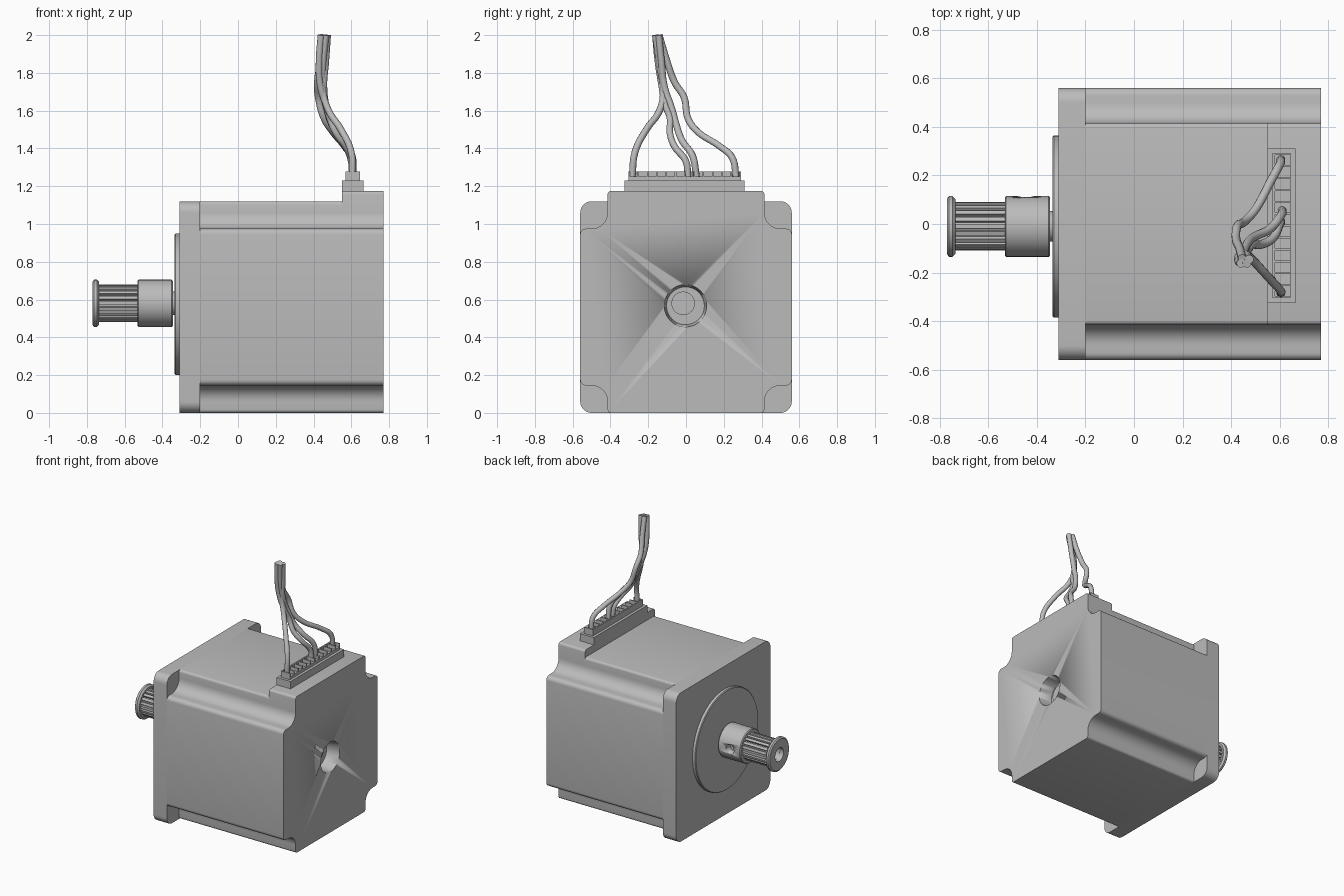
import bpy, bmesh
from math import sin, cos, pi, radians
from mathutils import Matrix

old = bpy.data.objects.get("Cube")
if old:
    bpy.data.objects.remove(old)

grey = bpy.data.materials.new("plain grey")
grey.use_nodes = True
COLOUR = (0.5, 0.5, 0.5, 1)
grey.diffuse_color = COLOUR
grey.node_tree.nodes["Principled BSDF"].inputs["Base Color"].default_value = COLOUR

MID = 0.56                 # height of the motor's middle
AXIS = (-0.01, 0.58)       # shaft axis (y, z)


def select(ob):
    bpy.ops.object.select_all(action='DESELECT')
    ob.select_set(True)
    bpy.context.view_layer.objects.active = ob


def finish(name, bm):
    bmesh.ops.recalc_face_normals(bm, faces=bm.faces)
    me = bpy.data.meshes.new(name)
    bm.to_mesh(me)
    bm.free()
    ob = bpy.data.objects.new(name, me)
    bpy.context.collection.objects.link(ob)
    me.materials.append(grey)
    select(ob)
    bpy.ops.object.shade_smooth_by_angle(angle=radians(35))
    return ob


def prism(name, outline, x0, x1):
    """Extrude a closed (y, z) outline along x."""
    bm = bmesh.new()
    face = bm.faces.new([bm.verts.new((x0, y, z)) for y, z in outline])
    out = bmesh.ops.extrude_face_region(bm, geom=[face])["geom"]
    bmesh.ops.translate(bm, vec=(x1 - x0, 0, 0),
                        verts=[v for v in out if isinstance(v, bmesh.types.BMVert)])
    return finish(name, bm)


def lathe(name, profile, centre=AXIS, n=48, ring=False):
    """Turn an (x, radius) profile about an x axis; ring closes the profile."""
    bm = bmesh.new()
    rings = [[bm.verts.new((x, centre[0] + r * cos(2 * pi * i / n),
                            centre[1] + r * sin(2 * pi * i / n))) for i in range(n)]
             for x, r in profile]
    pairs = list(zip(rings, rings[1:]))
    if ring:
        pairs.append((rings[-1], rings[0]))
    else:
        bm.faces.new(rings[0])
        bm.faces.new(rings[-1])
    for a, b in pairs:
        for i in range(n):
            j = (i + 1) % n
            bm.faces.new((a[i], a[j], b[j], b[i]))
    return finish(name, bm)


def box(name, x, y, z):
    return prism(name, [(y[0], z[0]), (y[1], z[0]), (y[1], z[1]), (y[0], z[1])], *x)


def cut(ob, cutter):
    cutter.hide_render = True
    mod = ob.modifiers.new("cut", 'BOOLEAN')
    mod.object = cutter
    mod.solver = 'EXACT'
    select(ob)
    # the cut goes before the smoothing
    bpy.ops.object.modifier_move_to_index(modifier=mod.name, index=0)
    bpy.ops.object.modifier_apply(modifier=mod.name)
    bpy.data.objects.remove(cutter)


def arc(cy, cz, r, a0, a1, n=8):
    return [(cy + r * cos(radians(a0 + (a1 - a0) * i / n)),
             cz + r * sin(radians(a0 + (a1 - a0) * i / n))) for i in range(n + 1)]


def quarter(height):
    """One corner of the notched section, going from the side to the top."""
    return (arc(0.53, 0.385, 0.03, 0, 90, 5) + arc(0.5, 0.5, 0.085, 270, 180)
            + arc(0.397, height - 0.018, 0.018, 0, 90, 4))


def notched(top):
    up, down = quarter(top), quarter(0.56)
    pts = up + [(-y, z) for y, z in reversed(up)]
    pts += [(-y, -z) for y, z in down] + [(y, -z) for y, z in reversed(down)]
    return [(y, z + MID) for y, z in pts]


# Motor body with notched corners, raised at the back end
prism("motor_body", notched(0.56), -0.2, 0.55)
end_cap = prism("end_cap", notched(0.615), 0.55, 0.77)
cut(end_cap, lathe("hole_cutter", [(0.67, 0.1), (0.8, 0.116)], (-0.003, 0.567)))
lathe("rear_shaft_end", [(0.66, 0.062), (0.68, 0.062)], (-0.015, 0.58))

# Square mounting flange with rounded corners
plate = []
for k, (sy, sz) in enumerate([(1, 1), (-1, 1), (-1, -1), (1, -1)]):
    plate += arc(0.5 * sy, MID + 0.5 * sz, 0.06, 90 * k, 90 * k + 90)
prism("mounting_flange", plate, -0.31, -0.2)
lathe("pilot_disc", [(-0.335, 0.37), (-0.33, 0.375), (-0.305, 0.375)], (-0.01, 0.575), 96)

# Shaft and toothed pulley
lathe("shaft", [(-0.68, 0.05), (-0.4, 0.05), (-0.4, 0.063), (-0.32, 0.063)])
lathe("pulley_rim", [(-0.77, 0.05), (-0.77, 0.114), (-0.762, 0.125), (-0.747, 0.125),
                     (-0.735, 0.112), (-0.735, 0.05)], ring=True)
TEETH = 20
tooth_outline = []
for t in range(TEETH):
    for step, r in ((-0.3, 0.1), (0.3, 0.1), (0.38, 0.083), (0.62, 0.083)):
        a = 2 * pi * (t + step) / TEETH
        tooth_outline.append((AXIS[0] + r * cos(a), AXIS[1] + r * sin(a)))
teeth = prism("pulley_teeth", tooth_outline, -0.737, -0.525)
cut(teeth, lathe("bore_cutter", [(-0.8, 0.05), (-0.68, 0.05)]))
hub = lathe("pulley_hub", [(-0.532, 0.119), (-0.526, 0.125), (-0.351, 0.125), (-0.345, 0.119)])
screw = lathe("screw_cutter", [(0.06, 0.034), (0.2, 0.034)], (0, 0), 24)
screw.data.transform(Matrix.Translation((-0.445, 0, AXIS[1])) @ Matrix.Rotation(pi / 2, 4, 'Z'))
cut(hub, screw)

# Connector: stepped base, back wall and ribs between the pin cells
box("connector_base", (0.55, 0.665), (-0.325, 0.31), (1.17, 1.23))
box("connector_block", (0.57, 0.645), (-0.305, 0.292), (1.225, 1.252))
box("connector_wall", (0.57, 0.58), (-0.305, 0.292), (1.25, 1.277))
CELLS = 12
for i in range(CELLS + 1):
    y = -0.305 + i * 0.589 / CELLS
    box("connector_rib", (0.578, 0.645), (y, y + 0.008), (1.25, 1.277))


def wire(name, pts):
    cu = bpy.data.curves.new(name, 'CURVE')
    cu.dimensions = '3D'
    cu.bevel_depth = 0.018
    cu.bevel_resolution = 3
    cu.resolution_u = 6
    cu.use_fill_caps = True
    sp = cu.splines.new('BEZIER')
    sp.bezier_points.add(len(pts) - 1)
    for bp, co in zip(sp.bezier_points, pts):
        bp.co = co
        bp.handle_left_type = bp.handle_right_type = 'AUTO'
    cu.materials.append(grey)
    ob = bpy.data.objects.new(name, cu)
    bpy.context.collection.objects.link(ob)


# Four loose wires gathering at the top
wire("wire_right", [(0.605, -0.285, 1.25), (0.6, -0.27, 1.38), (0.545, -0.21, 1.5),
                    (0.48, -0.14, 1.6), (0.45, -0.12, 1.7), (0.45, -0.14, 1.85),
                    (0.465, -0.162, 2.0)])
wire("wire_inner_right", [(0.605, 0.01, 1.25), (0.6, 0.0, 1.33), (0.57, -0.06, 1.41),
                          (0.52, -0.085, 1.48), (0.485, -0.085, 1.56), (0.465, -0.11, 1.63),
                          (0.435, -0.13, 1.74), (0.43, -0.15, 1.87), (0.44, -0.162, 2.0)])
wire("wire_inner_left", [(0.61, 0.055, 1.25), (0.605, 0.035, 1.36), (0.56, -0.02, 1.44),
                         (0.5, -0.05, 1.52), (0.47, -0.075, 1.61), (0.455, -0.115, 1.73),
                         (0.465, -0.13, 1.86), (0.475, -0.145, 2.0)])
wire("wire_left", [(0.605, 0.265, 1.25), (0.6, 0.245, 1.35), (0.565, 0.18, 1.41),
                   (0.5, 0.06, 1.49), (0.455, 0.01, 1.56), (0.425, -0.01, 1.67),
                   (0.42, -0.06, 1.75), (0.435, -0.1, 1.86), (0.445, -0.142, 2.0)])
